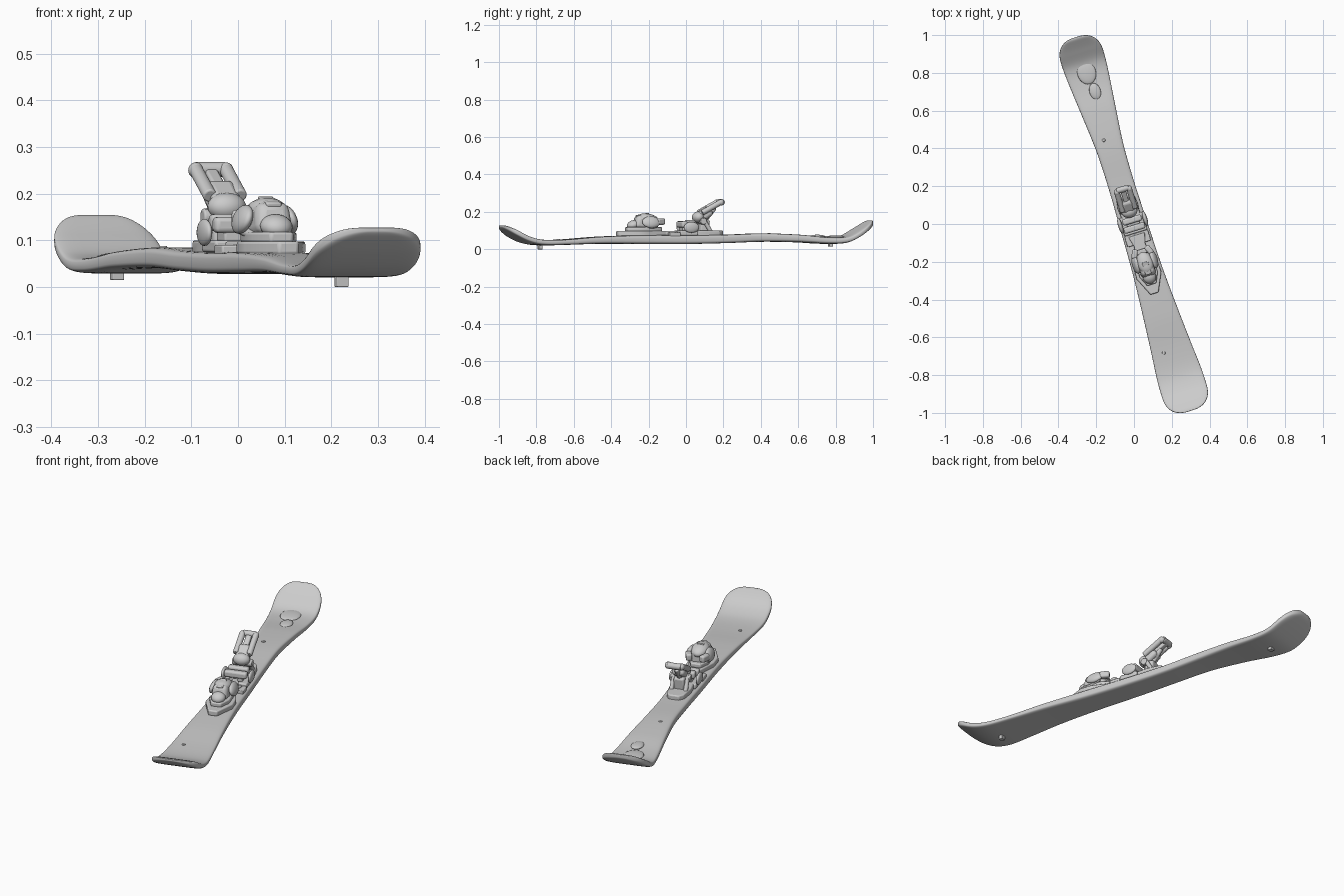
import bpy, bmesh, math
from mathutils import Matrix, Vector

if "Cube" in bpy.data.objects:
    bpy.data.objects.remove(bpy.data.objects["Cube"])

ANGLE = math.radians(17)
PLACE = Matrix.Translation((-0.004, 0, 0)) @ Matrix.Rotation(ANGLE, 4, 'Z')
grey = bpy.data.materials.new("plain grey")
grey.diffuse_color = (0.6, 0.6, 0.6, 1)
grey.use_nodes = True
grey.node_tree.nodes["Principled BSDF"].inputs["Base Color"].default_value = grey.diffuse_color


def finish(name, bm, bevel=0.0, smooth=40):
    """Turn a bmesh into a placed, shaded object."""
    bmesh.ops.recalc_face_normals(bm, faces=bm.faces)
    bm.transform(PLACE)
    me = bpy.data.meshes.new(name)
    bm.to_mesh(me)
    bm.free()
    me.materials.append(grey)
    ob = bpy.data.objects.new(name, me)
    bpy.context.collection.objects.link(ob)
    if bevel:
        m = ob.modifiers.new("round", 'BEVEL')
        m.width, m.segments, m.limit_method = bevel, 3, 'ANGLE'
    bpy.context.view_layer.objects.active = ob
    ob.select_set(True)
    bpy.ops.object.shade_smooth_by_angle(angle=math.radians(smooth))
    ob.select_set(False)
    return ob


def box(name, loc, size, tilt=0, yaw=0, roll=0, bevel=0.008, taper=1):
    bm = bmesh.new()
    bmesh.ops.create_cube(bm, size=1)
    for v in bm.verts:
        if v.co.z > 0:
            v.co.x *= taper
            v.co.y *= taper
    rot = Matrix.Rotation(yaw, 4, 'Z') @ Matrix.Rotation(tilt, 4, 'X') @ Matrix.Rotation(roll, 4, 'Y')
    bm.transform(Matrix.Translation(loc) @ rot @ Matrix.Diagonal((*size, 1)))
    return finish(name, bm, bevel)


def ball(name, loc, size, tilt=0, roll=0):
    bm = bmesh.new()
    bmesh.ops.create_uvsphere(bm, u_segments=24, v_segments=12, radius=0.5)
    rot = Matrix.Rotation(tilt, 4, 'X') @ Matrix.Rotation(roll, 4, 'Y')
    bm.transform(Matrix.Translation(loc) @ rot @ Matrix.Diagonal((*size, 1)))
    return finish(name, bm, smooth=80)


def plate(name, outline, z0, z1, bevel=0.006):
    """Flat slab from a half outline (x, y), mirrored across x."""
    pts = outline + [(-x, y) for x, y in reversed(outline)]
    bm = bmesh.new()
    f = bm.faces.new([bm.verts.new((x, y, z0)) for x, y in pts])
    top = bmesh.ops.extrude_face_region(bm, geom=[f])
    bmesh.ops.translate(bm, vec=(0, 0, z1 - z0), verts=[v for v in top['geom'] if isinstance(v, bmesh.types.BMVert)])
    return finish(name, bm, bevel)


def rod(name, a, b, r, sides=16):
    a, b = Vector(a), Vector(b)
    bm = bmesh.new()
    bmesh.ops.create_cone(bm, cap_ends=True, segments=sides, radius1=r, radius2=r, depth=(b - a).length)
    bm.transform(Matrix.Translation((a + b) / 2) @ (b - a).to_track_quat('Z', 'Y').to_matrix().to_4x4())
    return finish(name, bm, min(r * 0.3, 0.004))


# Ski: position, half width, underside, top
STATIONS = [(-1.035, .118, .113, .132), (-.98, .122, .072, .108), (-.91, .123, .038, .072),
            (-.83, .121, .022, .052), (-.7, .110, .023, .052), (-.5, .095, .029, .067),
            (-.25, .080, .028, .075), (0, .074, .028, .075), (.22, .070, .033, .078),
            (.42, .074, .040, .085), (.62, .092, .037, .078), (.78, .108, .029, .064),
            (.88, .116, .036, .070), (.96, .117, .075, .112), (1.035, .112, .128, .162)]


def sample(s):
    """Smooth interpolation through the stations."""
    n = len(STATIONS)
    i = max(k for k in range(n - 1) if STATIONS[k][0] <= s or k == 0)
    p0, p1, p2, p3 = (STATIONS[min(max(i + d, 0), n - 1)] for d in (-1, 0, 1, 2))
    h = p2[0] - p1[0]
    t = (s - p1[0]) / h
    out = []
    for c in (1, 2, 3):
        m1 = (p2[c] - p0[c]) / (p2[0] - p0[0]) * h
        m2 = (p3[c] - p1[c]) / (p3[0] - p1[0]) * h
        out.append((2*t**3 - 3*t**2 + 1)*p1[c] + (t**3 - 2*t**2 + t)*m1
                   + (3*t**2 - 2*t**3)*p2[c] + (t**3 - t**2)*m2)
    return out


def power(v, e):
    return math.copysign(abs(v) ** e, v)


bm = bmesh.new()
rings, SEG = [], 40
for k in range(141):
    # stations crowd toward both ends for the rounded corners
    s = -1.035 * math.cos(math.pi * k / 140)
    w, lo, hi = sample(s)
    e = min(max((abs(s) - .905) / .13, 0), 1)
    w *= .12 + .88 * (1 - e ** 3.2) ** .45
    e = min(max((abs(s) - 1.015) / .02, 0), 1)
    half = (hi - lo) / 2 * (.3 + .7 * math.sqrt(1 - e * e))
    mid = (hi + lo) / 2
    rings.append([bm.verts.new((w * power(math.cos(a), .35), s, mid + half * power(math.sin(a), .5)))
                  for a in (2 * math.pi * j / SEG for j in range(SEG))])
for r, q in zip(rings, rings[1:]):
    for j in range(SEG):
        bm.faces.new((r[j], r[(j + 1) % SEG], q[(j + 1) % SEG], q[j]))
bm.faces.new(rings[0])
bm.faces.new(rings[-1])
finish("ski", bm, smooth=50)

# Small pegs under both ends
box("front_peg", (-.012, -.812, .015), (.026, .022, .03), bevel=.002)
box("rear_peg", (-.018, .814, .028), (.026, .022, .026), bevel=.002)

# Low relief and screw dots on the deck
ball("deck_mound", (-.002, .84, .063), (.10, .13, .022))
ball("deck_mound_small", (.012, .73, .068), (.06, .09, .020))
rod("rear_screw", (-.02, .47, .08), (-.02, .47, .088), .009)
rod("front_screw", (-.045, -.70, .045), (-.045, -.70, .056), .009)

# Toe binding base
plate("toe_base", [(.022, -.385), (.068, -.285), (.066, -.22), (.03, -.12), (.045, -.06)], .07, .098)
plate("toe_riser", [(.025, -.335), (.05, -.28), (.048, -.19), (.025, -.14)], .095, .118)
box("middle_plate", (0, -.08, .079), (.13, .06, .022), bevel=.004)

# Toe housing with side wings and front lever
box("toe_housing", (0, -.225, .143), (.085, .135, .07), tilt=-.12, bevel=.02, taper=.85)
ball("toe_cap", (0, -.215, .163), (.085, .12, .055), tilt=-.15)
ball("toe_nose", (0, -.295, .130), (.07, .07, .05), tilt=.3)
box("toe_lever", (0, -.245, .182), (.034, .07, .012), tilt=.2, bevel=.004)
for side, label in ((-1, "left"), (1, "right")):
    ball(label + "_toe_wing", (side * .05, -.21, .145), (.034, .10, .065), roll=side * -.35)
    box(label + "_toe_jaw", (side * .04, -.155, .148), (.03, .05, .035), yaw=side * .4, bevel=.009)
    rod(label + "_toe_link", (side * .03, -.27, .105), (side * .05, -.18, .125), .010)

# Brake pad between toe and heel
box("brake_base", (0, 0, .087), (.125, .10, .026), bevel=.006)
box("brake_pedal_front", (0, -.022, .133), (.115, .034, .034), bevel=.010)
box("brake_pedal_rear", (0, .022, .138), (.105, .034, .036), bevel=.010)
box("brake_post", (0, 0, .112), (.07, .06, .03), bevel=.005)
for side, label in ((-1, "left"), (1, "right")):
    ball(label + "_brake_arm", (side * .068, .01, .117), (.024, .085, .058))

# Heel binding base and post
plate("heel_base", [(.05, .04), (.055, .10), (.045, .175), (.025, .20)], .07, .10)
box("heel_post", (0, .10, .125), (.055, .05, .07), tilt=-.1, bevel=.010)
for side, label in ((-1, "left"), (1, "right")):
    rod(label + "_heel_strut", (side * .036, .13, .09), (side * .034, .085, .165), .011)
rod("heel_pivot", (-.05, .085, .150), (.05, .085, .150), .018)

# Heel cup and tall open lever rising to the rear
ball("heel_cup", (0, .068, .172), (.085, .065, .06), tilt=.3)
box("heel_body", (0, .10, .187), (.066, .085, .055), tilt=.6, bevel=.016)
for side, label in ((-1, "left"), (1, "right")):
    rod(label + "_lever_rail", (side * .034, .08, .195), (side * .034, .185, .252), .015)
    ball(label + "_lever_end", (side * .034, .185, .250), (.032, .036, .034))
rod("lever_bar", (-.034, .192, .252), (.034, .192, .252), .016)
box("lever_tongue", (0, .145, .222), (.028, .11, .022), tilt=.5, bevel=.006)
rod("lever_brace", (0, .10, .15), (0, .16, .222), .013)
